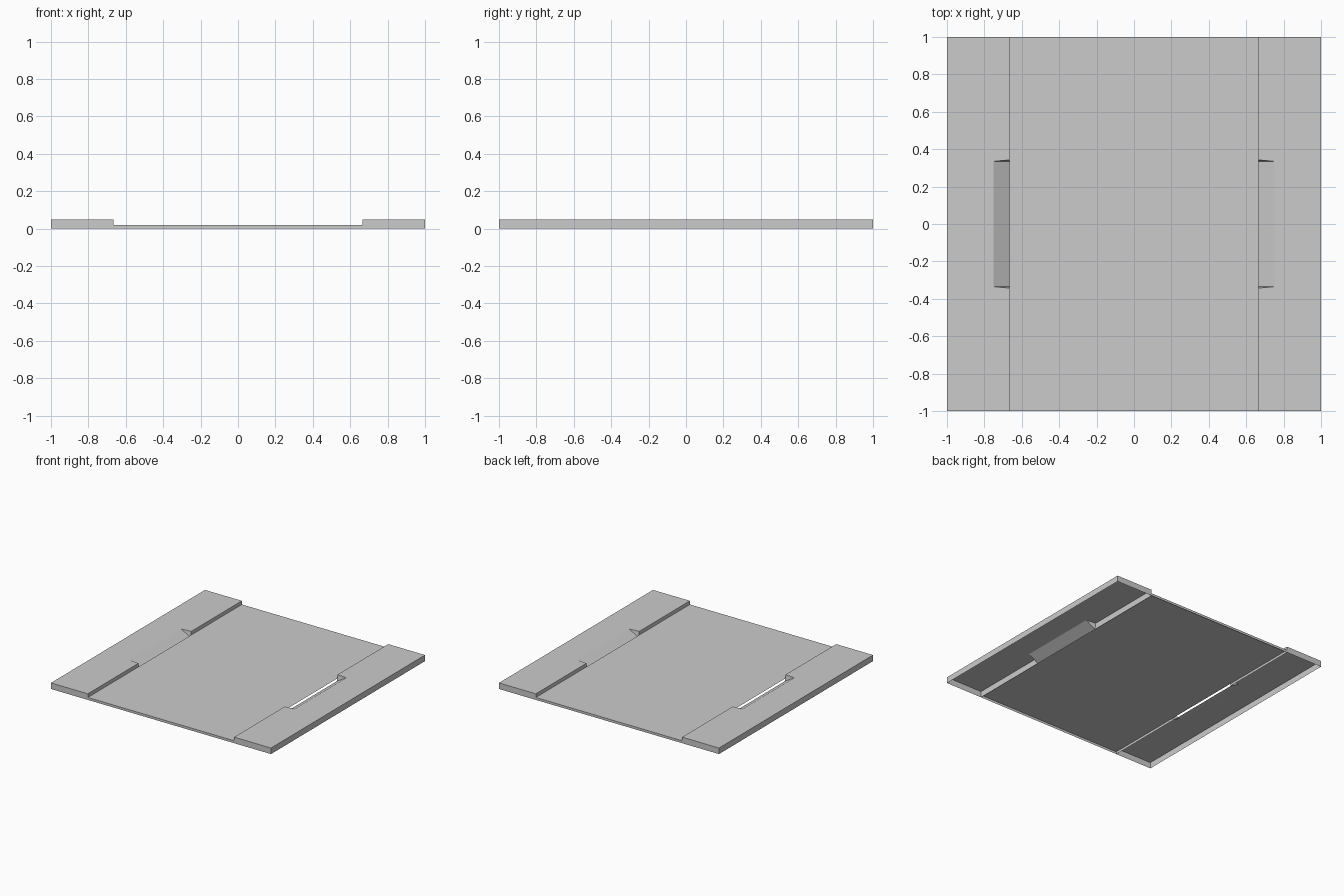
import bpy
import bmesh

if "Cube" in bpy.data.objects:
    bpy.data.objects.remove(bpy.data.objects["Cube"], do_unlink=True)

EDGE, STEP = 1.0, 0.665        # outer edge and inner edge of the raised strips
TOP, DECK = 0.05, 0.02         # strip height and floor height
RAMP, WIDE, NARROW = 0.75, 0.343, 0.335   # notch depth and half widths

grey = bpy.data.materials.new("plain_grey")
grey.use_nodes = True
grey.diffuse_color = (0.6, 0.6, 0.6, 1)
grey.node_tree.nodes["Principled BSDF"].inputs["Base Color"].default_value = (0.6, 0.6, 0.6, 1)


def sheet(name, polygons):
    """Open shell made of flat polygons that share corners."""
    bm = bmesh.new()
    for poly in polygons:
        bm.faces.new([bm.verts.new(p) for p in poly])
    bmesh.ops.remove_doubles(bm, verts=bm.verts, dist=1e-5)
    bmesh.ops.recalc_face_normals(bm, faces=bm.faces)
    mesh = bpy.data.meshes.new(name)
    # the top sheet must look upwards
    highest = max(bm.faces, key=lambda f: abs(f.normal.z) * f.calc_area())
    if highest.normal.z < 0:
        bmesh.ops.reverse_faces(bm, faces=bm.faces)
    bm.to_mesh(mesh)
    bm.free()
    mesh.materials.append(grey)
    obj = bpy.data.objects.new(name, mesh)
    bpy.context.collection.objects.link(obj)
    return obj


def front_back(build):
    """Make the same polygon at the front and at the back."""
    return [build(-1), build(1)]


# Central floor panel with thin front and back lips
floor = [[(-STEP, -EDGE, DECK), (STEP, -EDGE, DECK), (STEP, EDGE, DECK), (-STEP, EDGE, DECK)]]
floor += front_back(lambda s: [(-STEP, s * EDGE, 0), (STEP, s * EDGE, 0),
                               (STEP, s * EDGE, DECK), (-STEP, s * EDGE, DECK)])
sheet("floor_panel", floor)

# Raised strip: notched top, outer wall and finger ramp
strip = [
    [(STEP, -EDGE, TOP), (EDGE, -EDGE, TOP), (EDGE, EDGE, TOP), (STEP, EDGE, TOP),
     (STEP, WIDE, TOP), (RAMP, NARROW, TOP), (RAMP, -NARROW, TOP), (STEP, -WIDE, TOP)],
    [(EDGE, -EDGE, 0), (EDGE, EDGE, 0), (EDGE, EDGE, TOP), (EDGE, -EDGE, TOP)],
    [(STEP, -NARROW, 0), (RAMP, -NARROW, TOP), (RAMP, NARROW, TOP), (STEP, NARROW, 0)],
]
# End walls, inner walls either side of the notch, and notch cheeks
strip += front_back(lambda s: [(STEP, s * EDGE, 0), (EDGE, s * EDGE, 0),
                               (EDGE, s * EDGE, TOP), (STEP, s * EDGE, TOP)])
strip += front_back(lambda s: [(STEP, s * EDGE, 0), (STEP, s * NARROW, 0),
                               (STEP, s * WIDE, TOP), (STEP, s * EDGE, TOP)])
strip += front_back(lambda s: [(STEP, s * NARROW, 0), (RAMP, s * NARROW, TOP),
                               (STEP, s * WIDE, TOP)])
side_strips = sheet("side_strips", strip)
side_strips.modifiers.new("Mirror", "MIRROR").use_axis[0] = True
